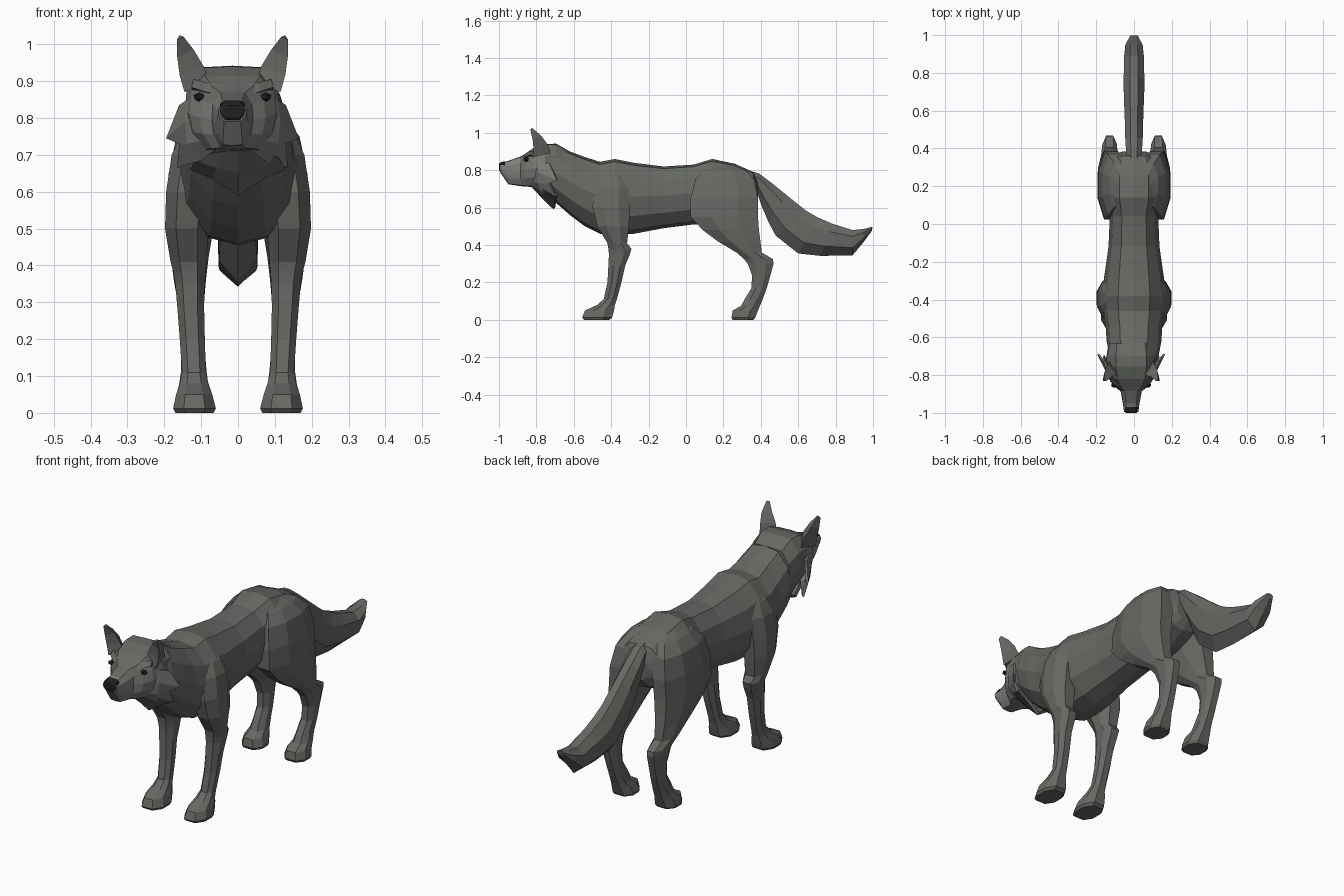
import bpy, bmesh

HEAD_X = -0.015  # the head sits very slightly off the centre line


def material(name, r, g, b):
    m = bpy.data.materials.new(name)
    m.diffuse_color = (r, g, b, 1)
    return m


fur = material("fur", .135, .14, .127)
pale = material("pale_fur", .20, .207, .19)
dark = material("dark", .015, .015, .015)


def finish(name, bm, mirror=False, x=0.0, thick=0.0, mat=fur, pale_where=None):
    bmesh.ops.recalc_face_normals(bm, faces=bm.faces)
    if pale_where:
        for f in bm.faces:
            f.material_index = int(pale_where(f.calc_center_median()))
    me = bpy.data.meshes.new(name)
    me.materials.append(mat)
    me.materials.append(pale)
    bm.to_mesh(me)
    bm.free()
    ob = bpy.data.objects.new(name, me)
    ob.location.x = x
    bpy.context.collection.objects.link(ob)
    if thick:
        ob.modifiers.new("Thickness", 'SOLIDIFY').thickness = thick
    if mirror:
        m = ob.modifiers.new("Mirror", 'MIRROR')
        m.use_mirror_merge = False
    return ob


def loft(name, rings, closed=True, **kw):
    """Skin a list of point rings; closed rings get end caps."""
    bm = bmesh.new()
    vs = [[bm.verts.new(p) for p in r] for r in rings]
    n = len(vs[0])
    for a, b in zip(vs, vs[1:]):
        for i in range(n if closed else n - 1):
            j = (i + 1) % n
            bm.faces.new((a[i], a[j], b[j], b[i]))
    if closed:
        bm.faces.new(vs[0])
        bm.faces.new(vs[-1])
    return finish(name, bm, **kw)


def slice_y(half, y, top, bot, w):
    """Left-right symmetric ring across the body from a half profile."""
    c, h = (top + bot) / 2, (top - bot) / 2
    full = half + [(-x, z) for x, z in half[-2:0:-1]]
    return [(x * w, y, c + z * h) for x, z in full]


def slice_z(z, y0, y1, x0, x1):
    """Chamfered eight-sided ring around a leg."""
    unit = [(1, .4), (.5, 1), (-.5, 1), (-1, .4), (-1, -.4), (-.5, -1), (.5, -1), (1, -.4)]
    cx, cy, rx, ry = (x0 + x1) / 2, (y0 + y1) / 2, (x1 - x0) / 2, (y1 - y0) / 2
    return [(cx + a * rx, cy + b * ry, z) for a, b in unit]


# Torso and neck
barrel = [(0, 1), (.5, .93), (.87, .55), (1, .05), (.88, -.5), (.48, -.9), (0, -1)]
loft("torso", [slice_y(barrel, *s) for s in [
    (-.76, .925, .70, .10), (-.70, .935, .63, .13), (-.62, .90, .56, .145),
    (-.54, .87, .50, .15), (-.46, .845, .46, .165), (-.38, .86, .455, .168),
    (-.28, .84, .46, .158), (-.12, .82, .49, .135), (.04, .83, .51, .128),
    (.14, .86, .51, .155), (.26, .835, .53, .155), (.36, .79, .58, .12),
    (.385, .74, .62, .06)]])

# Front legs
loft("front_leg", [slice_z(*s) for s in [
    (.81, -.42, -.35, .05, .10), (.76, -.46, -.32, .06, .152),
    (.70, -.49, -.30, .06, .18),
    (.60, -.50, -.30, .07, .195), (.50, -.475, -.305, .08, .198),
    (.41, -.42, -.315, .085, .183), (.38, -.415, -.292, .088, .175),
    (.35, -.412, -.30, .09, .17), (.29, -.415, -.325, .092, .165),
    (.20, -.42, -.345, .09, .158), (.11, -.44, -.37, .087, .152),
    (.08, -.475, -.38, .08, .158), (.05, -.54, -.385, .07, .168),
    (.012, -.555, -.395, .06, .176), (0, -.545, -.41, .066, .17)]], mirror=True)

# Hind legs
loft("hind_leg", [slice_z(*s) for s in [
    (.83, .12, .25, .02, .08), (.80, .09, .32, .03, .128), (.75, .05, .365, .04, .167),
    (.65, .025, .385, .05, .188), (.55, .025, .385, .06, .192),
    (.48, .09, .39, .07, .19), (.42, .17, .398, .08, .182),
    (.36, .27, .405, .087, .174), (.325, .31, .465, .09, .168),
    (.30, .33, .468, .092, .165), (.24, .353, .452, .092, .16),
    (.17, .35, .432, .09, .155), (.11, .313, .41, .085, .155),
    (.075, .295, .395, .08, .16), (.05, .25, .385, .07, .168),
    (.012, .243, .37, .06, .176), (0, .25, .36, .066, .17)]], mirror=True)


# Tail
def tail_ring(ya, za, yb, zb, w):
    prof = [(.4, 0), (1, .25), (.95, .7), (0, 1), (-.95, .7), (-1, .25), (-.4, 0)]
    return [(x * w, ya + (yb - ya) * t, za + (zb - za) * t) for x, t in prof]


loft("tail", [tail_ring(*s) for s in [
    (.33, .80, .33, .70, .036), (.39, .783, .375, .70, .042),
    (.46, .73, .40, .62, .046), (.54, .665, .44, .525, .048),
    (.64, .585, .48, .45, .05), (.70, .55, .60, .355, .054),
    (.78, .515, .72, .342, .055), (.89, .48, .89, .345, .052),
    (.95, .486, .945, .41, .046), (.998, .498, .993, .475, .02)]])

# Head and muzzle
skull = [(0, 1), (.62, .97), (.95, .55), (1, 0), (.9, -.5), (.6, -.95), (0, -1)]
loft("head", [slice_y(skull, *s) for s in [
    (-.995, .838, .79, .038), (-.95, .85, .725, .044), (-.885, .873, .715, .056),
    (-.86, .888, .713, .09), (-.82, .915, .71, .118), (-.755, .94, .69, .13),
    (-.695, .942, .66, .13), (-.63, .905, .64, .12)]], x=HEAD_X,
    pale_where=lambda c: c.y < -.77 and c.z < .86 and abs(c.x) > .01)

# Nose
loft("nose", [slice_y(skull, *s) for s in [
    (-1.0, .834, .80, .026), (-.994, .841, .793, .036), (-.968, .848, .82, .034)]],
    x=HEAD_X, mat=dark)

# Ears
loft("ear", [
    [(.065, -.795, .90), (.130, -.82, .87), (.115, -.725, .89)],
    [(.078, -.80, .94), (.143, -.815, .915), (.125, -.745, .945)],
    [(.105, -.81, .985), (.150, -.82, .965), (.138, -.775, .985)],
    [(.132, -.832, 1.020), (.150, -.832, 1.014), (.143, -.822, 1.025)]],
    mirror=True, x=HEAD_X)

# Brows, low ridges slanting up and outwards
loft("brow", [
    [(.028, -.876, .868), (.03, -.86, .888), (.03, -.85, .86)],
    [(.07, -.866, .870), (.07, -.845, .896), (.07, -.84, .865)],
    [(.112, -.832, .884), (.105, -.81, .905), (.105, -.80, .87)]],
    mirror=True, x=HEAD_X)

# Eyes
bm = bmesh.new()
bmesh.ops.create_icosphere(bm, subdivisions=1, radius=.016)
bmesh.ops.scale(bm, vec=(1.1, .9, .8), verts=bm.verts)
bmesh.ops.translate(bm, vec=(.09, -.853, .857), verts=bm.verts)
finish("eye", bm, mirror=True, x=HEAD_X, mat=dark)

# Cheek fur with pointed tips, its front edge buried in the face
loft("cheek_fur", [
    [(.075, -.84, .845), (.075, -.845, .79), (.06, -.845, .745), (.045, -.83, .715)],
    [(.122, -.79, .85), (.13, -.79, .79), (.123, -.79, .73), (.085, -.78, .685)],
    [(.145, -.73, .835), (.18, -.69, .745), (.145, -.73, .73), (.15, -.70, .665)]],
    closed=False, mirror=True, x=HEAD_X, thick=.01, pale_where=lambda c: True)

# Throat ruff hanging in a point
ruff = [[(.06, -.81, .725), (.03, -.82, .715), (0, -.83, .715)],
        [(.115, -.75, .685), (.06, -.76, .665), (0, -.77, .65)],
        [(.13, -.69, .66), (.07, -.70, .635), (0, -.708, .59)]]
loft("throat_ruff", [r + [(-x, y, z) for x, y, z in r[-2::-1]] for r in ruff],
     closed=False, thick=.015)
